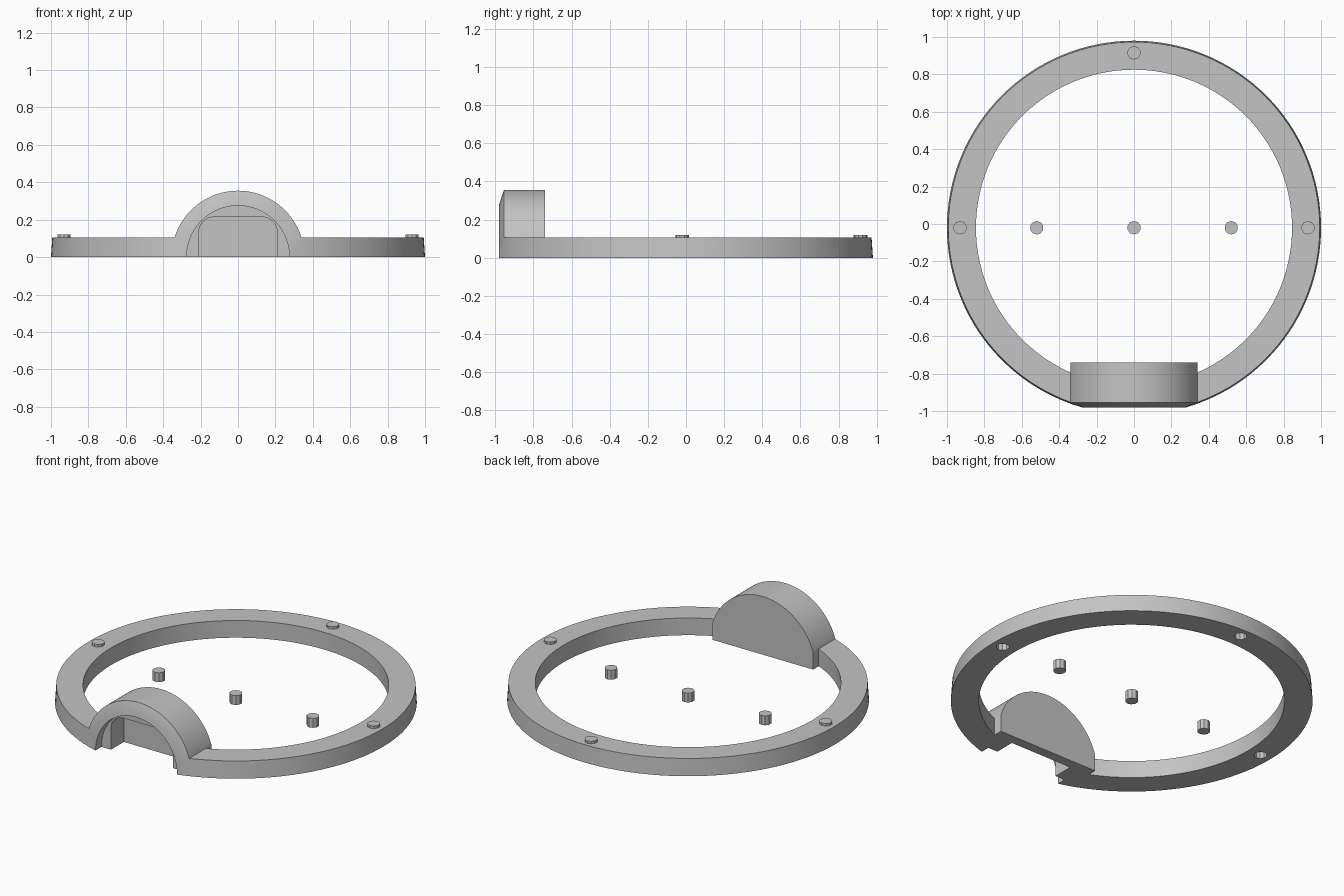
import bpy, bmesh, math

if "Cube" in bpy.data.objects:
    bpy.data.objects.remove(bpy.data.objects["Cube"])

CY = -0.02          # ring centre in y
RING_H = 0.105
PIN_R = 0.036

grey = bpy.data.materials.new("plain_grey")
grey.use_nodes = True
grey.diffuse_color = (0.55, 0.55, 0.55, 1)
grey.node_tree.nodes["Principled BSDF"].inputs["Base Color"].default_value = grey.diffuse_color


def finish(name, bm):
    bmesh.ops.recalc_face_normals(bm, faces=bm.faces)
    mesh = bpy.data.meshes.new(name)
    bm.to_mesh(mesh)
    bm.free()
    mesh.materials.append(grey)
    obj = bpy.data.objects.new(name, mesh)
    bpy.context.collection.objects.link(obj)
    return obj


def cylinder(name, x, y, z0, z1, r0, r1=None, sides=10):
    bm = bmesh.new()
    bmesh.ops.create_cone(bm, cap_ends=True, segments=sides, radius1=r0,
                          radius2=r1 or r0, depth=z1 - z0)
    bmesh.ops.translate(bm, verts=bm.verts, vec=(x, y, (z0 + z1) / 2))
    return finish(name, bm)


def loft(name, sections):
    """Bridge matching (y, [(x, z), ...]) outlines and cap both ends."""
    bm = bmesh.new()
    rings = [[bm.verts.new((x, y, z)) for x, z in pts] for y, pts in sections]
    n = len(rings[0])
    for a, b in zip(rings, rings[1:]):
        for i in range(n):
            j = (i + 1) % n
            bm.faces.new((a[i], a[j], b[j], b[i]))
    bm.faces.new(rings[0])
    bm.faces.new(rings[-1])
    return finish(name, bm)


def arc(radius, cx=0, cz=0, start=0, end=180, steps=64):
    angles = [math.radians(start + (end - start) * i / steps) for i in range(steps + 1)]
    return [(cx + radius * math.cos(a), cz + radius * math.sin(a)) for a in angles]


def dome(radius):
    return [(max(-0.34, min(0.34, x)), max(z, 0)) for x, z in arc(radius)]


def combine(target, tool, operation):
    mod = target.modifiers.new("combine", 'BOOLEAN')
    mod.operation = operation
    mod.solver = 'EXACT'
    mod.object = tool
    bpy.context.view_layer.objects.active = target
    bpy.ops.object.modifier_apply(modifier=mod.name)
    bpy.data.objects.remove(tool)


def shade(obj):
    bpy.ops.object.select_all(action='DESELECT')
    obj.select_set(True)
    bpy.context.view_layer.objects.active = obj
    bpy.ops.object.shade_smooth_by_angle(angle=math.radians(30))


# Flat ring with a slightly drafted outer wall
ring = cylinder("ring_frame", 0, CY, 0, RING_H, 1.0, 0.993, 128)
combine(ring, cylinder("ring_bore", 0, CY, -0.1, 0.3, 0.845, sides=128), 'DIFFERENCE')

# Arched housing with a chamfered front
housing = loft("housing", [(-0.74, dome(0.355)), (-0.955, dome(0.355)), (-0.98, dome(0.28))])
combine(ring, housing, 'UNION')

# Shallow half-round recess, then a deeper rounded pocket behind it
base = -0.05
recess = arc(0.275) + [(-0.275, base), (0.275, base)]
pocket = (arc(0.085, 0.125, 0.13, 0, 90, 12) + arc(0.085, -0.125, 0.13, 90, 180, 12)
          + [(-0.21, base), (0.21, base)])
for outline, depth in ((recess, -0.925), (pocket, -0.80)):
    combine(ring, loft("cutter", [(-1.1, outline), (depth, outline)]), 'DIFFERENCE')

# Pegs on the ring, each over a blind socket in the underside
for side, x, y in (("left", 0.93, CY), ("right", -0.93, CY), ("back", 0, CY + 0.935)):
    combine(ring, cylinder("socket", x, y, -0.05, 0.06, PIN_R), 'DIFFERENCE')
    shade(cylinder("ring_peg_" + side, x, y, 0.07, 0.12, PIN_R))
shade(ring)

# Loose pegs across the middle
for side, x in (("left", 0.52), ("centre", 0), ("right", -0.52)):
    shade(cylinder("loose_peg_" + side, x, CY, 0, 0.057, PIN_R))
